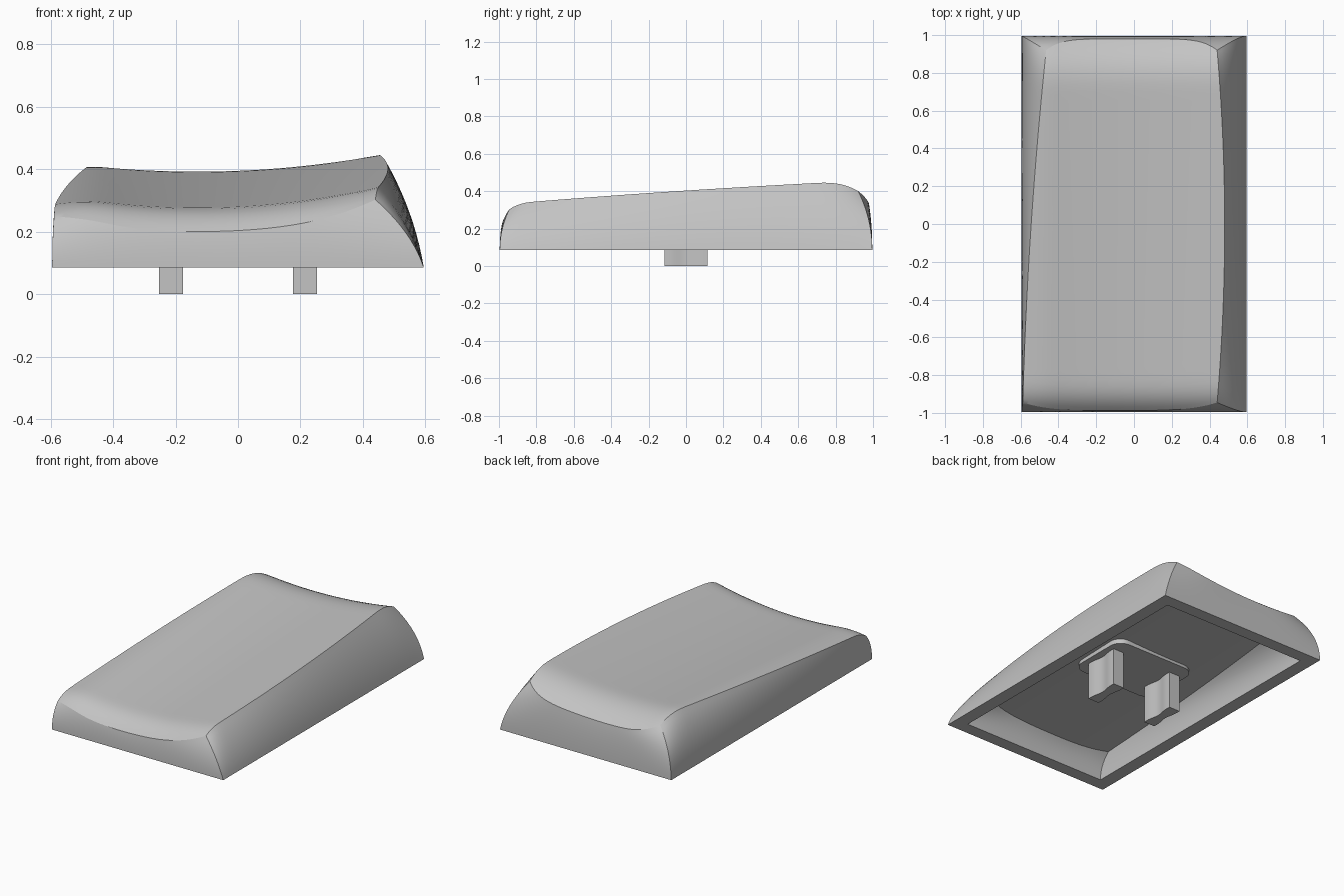
import bpy, bmesh, math
from mathutils import Vector

cube = bpy.data.objects.get("Cube")
if cube:
    bpy.data.objects.remove(cube, do_unlink=True)

grey = bpy.data.materials.new("light_grey_plastic")
grey.use_nodes = True
colour = (0.55, 0.55, 0.55, 1)
grey.diffuse_color = colour
grey.node_tree.nodes["Principled BSDF"].inputs["Base Color"].default_value = colour

BASE_Z = 0.085
NU, NV, NW = 32, 44, 10


def finish(name, bm, angle=22):
    bmesh.ops.recalc_face_normals(bm, faces=bm.faces)
    mesh = bpy.data.meshes.new(name)
    bm.to_mesh(mesh)
    bm.free()
    obj = bpy.data.objects.new(name, mesh)
    bpy.context.collection.objects.link(obj)
    mesh.materials.append(grey)
    bpy.ops.object.select_all(action='DESELECT')
    obj.select_set(True)
    bpy.context.view_layer.objects.active = obj
    bpy.ops.object.shade_smooth_by_angle(angle=math.radians(angle))
    return obj


def spaced(i, n):
    """Parameter from -1 to 1, denser towards both ends."""
    t = 2 * i / n - 1
    return 0.4 * t + 0.6 * math.sin(math.pi / 2 * t)


def top_height(x, y):
    """Sloping dished top that rolls down at the front and back."""
    z = 0.338 + 0.074 * y + (0.175 - 0.025 * y) * (x + 0.13) ** 2
    z -= 1.1 * max(0, -0.42 - x) ** 2
    z -= 0.068 * max(0, (-0.8 - y) / 0.19) ** 3
    z -= 0.1 * max(0, (y - 0.7) / 0.28) ** 2.5
    return z


def ceiling_height(x, y):
    """Flatter, slightly dished ceiling of the cavity."""
    return 0.25 + 0.03 * y + 0.08 * (x + 0.13) ** 2


def rim_point(s, t):
    """Point of the top patch for s, t from -1 to 1."""
    left = -0.545 + 0.062 * t + 0.018 * t * t
    right = 0.48 - 0.04 * t * t
    front = -0.987 + 0.042 * s ** 4
    back = 0.98 - 0.06 * s ** 6
    u, v = (s + 1) / 2, (t + 1) / 2
    return left + (right - left) * u, front + (back - front) * v


def add_skin(bm, half_x, half_y, scale_x, scale_y, height):
    """Dished patch plus bulging walls; returns the loop at the base."""
    grid = []
    for j in range(NV + 1):
        row = []
        for i in range(NU + 1):
            x, y = rim_point(spaced(i, NU), spaced(j, NV))
            x, y = x * scale_x, y * scale_y
            row.append(bm.verts.new((x, y, height(x, y))))
        grid.append(row)
    for j in range(NV):
        for i in range(NU):
            bm.faces.new((grid[j][i], grid[j][i + 1],
                          grid[j + 1][i + 1], grid[j + 1][i]))
    border = ([(i, 0) for i in range(NU)] + [(NU, j) for j in range(NV)]
              + [(i, NV) for i in range(NU, 0, -1)]
              + [(0, j) for j in range(NV, 0, -1)])
    columns = []
    for i, j in border:
        rim = grid[j][i]
        s, t = spaced(i, NU), spaced(j, NV)
        base = Vector((half_x * s, half_y * t, BASE_Z))
        lean = 0.03 + 0.105 * (s + 1)
        mid = Vector((base.x + lean * (rim.co.x - base.x), base.y,
                      BASE_Z + (0.64 - 0.5 * lean) * (rim.co.z - BASE_Z)))
        column = [rim]
        for k in range(1, NW + 1):
            w = k / NW
            column.append(bm.verts.new(
                rim.co * (1 - w) ** 2 + mid * 2 * w * (1 - w) + base * w * w))
        columns.append(column)
    for a, b in zip(columns, columns[1:] + columns[:1]):
        for k in range(NW):
            bm.faces.new((a[k], a[k + 1], b[k + 1], b[k]))
    return [c[-1] for c in columns]


# Hollow cap: outer skin, cavity skin and the flat bottom lip between them
bm = bmesh.new()
outer = add_skin(bm, 0.595, 0.996, 1, 1, top_height)
inner = add_skin(bm, 0.51, 0.915, 0.85, 0.88, ceiling_height)
for k in range(len(outer)):
    n = (k + 1) % len(outer)
    bm.faces.new((outer[k], outer[n], inner[n], inner[k]))
finish("cap_shell", bm)


def prism(name, outline, z0, z1):
    bm = bmesh.new()
    face = bm.faces.new([bm.verts.new((x, y, z0)) for x, y in outline])
    new = bmesh.ops.extrude_face_region(bm, geom=[face])["geom"]
    bmesh.ops.translate(bm, vec=(0, 0, z1 - z0),
                        verts=[v for v in new if isinstance(v, bmesh.types.BMVert)])
    return finish(name, bm)


# Rounded pad on the cavity ceiling
radius = 0.08
pad = []
for q, (sx, sy) in enumerate(((1, 1), (-1, 1), (-1, -1), (1, -1))):
    for k in range(9):
        a = math.pi / 2 * (q + k / 8)
        pad.append((sx * (0.29 - radius) + radius * math.cos(a),
                    sy * (0.21 - radius) + radius * math.sin(a)))
prism("stem_pad", pad, 0.238, 0.28)

# Two mounting stems with slightly waisted sides
for side, name in ((1, "left_stem"), (-1, "right_stem")):
    half = []
    for k in range(13):
        t = k / 6 - 1
        waist = 0.012 * (0.5 + 0.5 * math.cos(math.pi * min(1, abs(t) / 0.75)))
        half.append((0.0385 - waist, 0.115 * t))
    outline = half + [(-x, -y) for x, y in half]
    prism(name, [(side * 0.214 + x, y) for x, y in outline], 0, 0.25)
